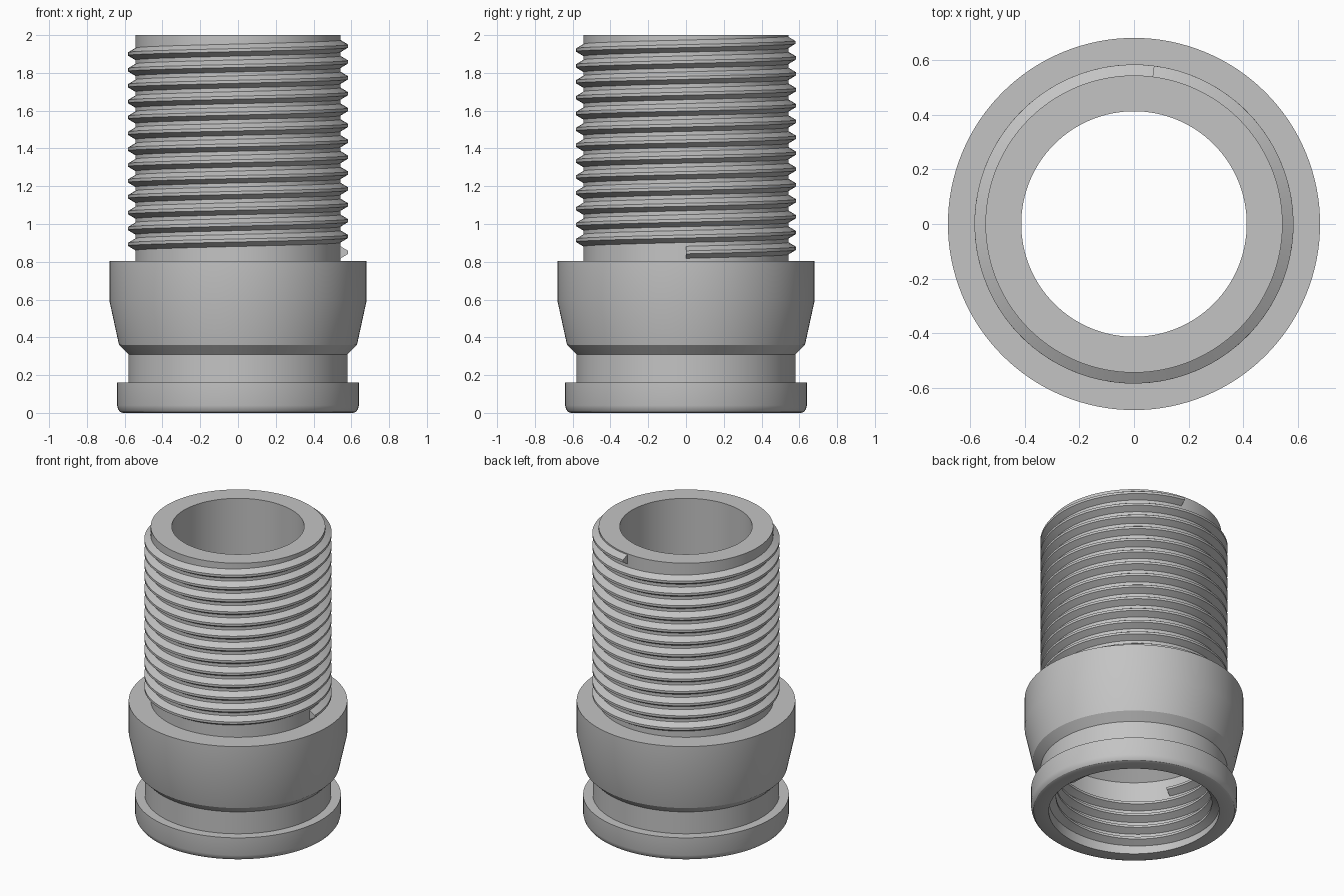
import bpy, bmesh
from math import sin, cos, pi, radians

if "Cube" in bpy.data.objects:
    bpy.data.objects.remove(bpy.data.objects["Cube"])

grey = bpy.data.materials.new("plain grey")
grey.use_nodes = True
grey.diffuse_color = (0.55, 0.55, 0.55, 1)
grey.node_tree.nodes["Principled BSDF"].inputs["Base Color"].default_value = (0.55, 0.55, 0.55, 1)


def finish(name, bm):
    bmesh.ops.recalc_face_normals(bm, faces=bm.faces)
    mesh = bpy.data.meshes.new(name)
    bm.to_mesh(mesh)
    bm.free()
    mesh.materials.append(grey)
    obj = bpy.data.objects.new(name, mesh)
    bpy.context.collection.objects.link(obj)
    bpy.ops.object.select_all(action='DESELECT')
    obj.select_set(True)
    bpy.context.view_layer.objects.active = obj
    bpy.ops.object.shade_smooth_by_angle(angle=radians(22))
    return obj


def sweep(name, profile, place, steps, closed):
    """Sweep a closed (radius, height) profile around the z axis."""
    bm = bmesh.new()
    rings = []
    for i in range(steps if closed else steps + 1):
        angle, lift = place(i)
        rings.append([bm.verts.new((r * cos(angle), r * sin(angle), z + lift))
                      for r, z in profile])
    pairs = list(zip(rings, rings[1:]))
    if closed:
        pairs.append((rings[-1], rings[0]))
    n = len(profile)
    for a, b in pairs:
        for k in range(n):
            bm.faces.new((a[k], b[k], b[(k + 1) % n], a[(k + 1) % n]))
    if not closed:
        bm.faces.new(rings[0])
        bm.faces.new(rings[-1])
    return finish(name, bm)


def thread(name, root, crest, start_angle, start_z, turns, pitch=0.084):
    """Right-handed helical ridge, slightly embedded in its wall."""
    embed = root - 0.004 if crest > root else root + 0.004
    profile = [(embed, -0.032), (root, -0.032), (crest, -0.008),
               (crest, 0.008), (root, 0.032), (embed, 0.032)]
    steps = round(turns * 80)

    def place(i):
        t = turns * i / steps
        return start_angle + 2 * pi * t, start_z + pitch * t
    return sweep(name, profile, place, steps, False)


# Hollow body: foot flange, groove, flared collar, neck, stepped bore
outside = [(0.61, 0), (0.625, 0.006), (0.635, 0.02), (0.64, 0.04), (0.64, 0.16),
           (0.58, 0.16), (0.58, 0.31), (0.63, 0.36), (0.68, 0.59), (0.68, 0.805),
           (0.543, 0.805), (0.543, 2.0)]
bore = [(0.412, 2.0), (0.412, 0.62), (0.53, 0.51), (0.53, 0)]
sweep("hollow_body", outside + bore, lambda i: (2 * pi * i / 128, 0), 128, True)

# Threads on the neck and inside the foot
thread("outer_thread", 0.543, 0.583, 0, 0.85, 13.23)
thread("inner_thread", 0.53, 0.485, 0, 0.035, 4.57)
